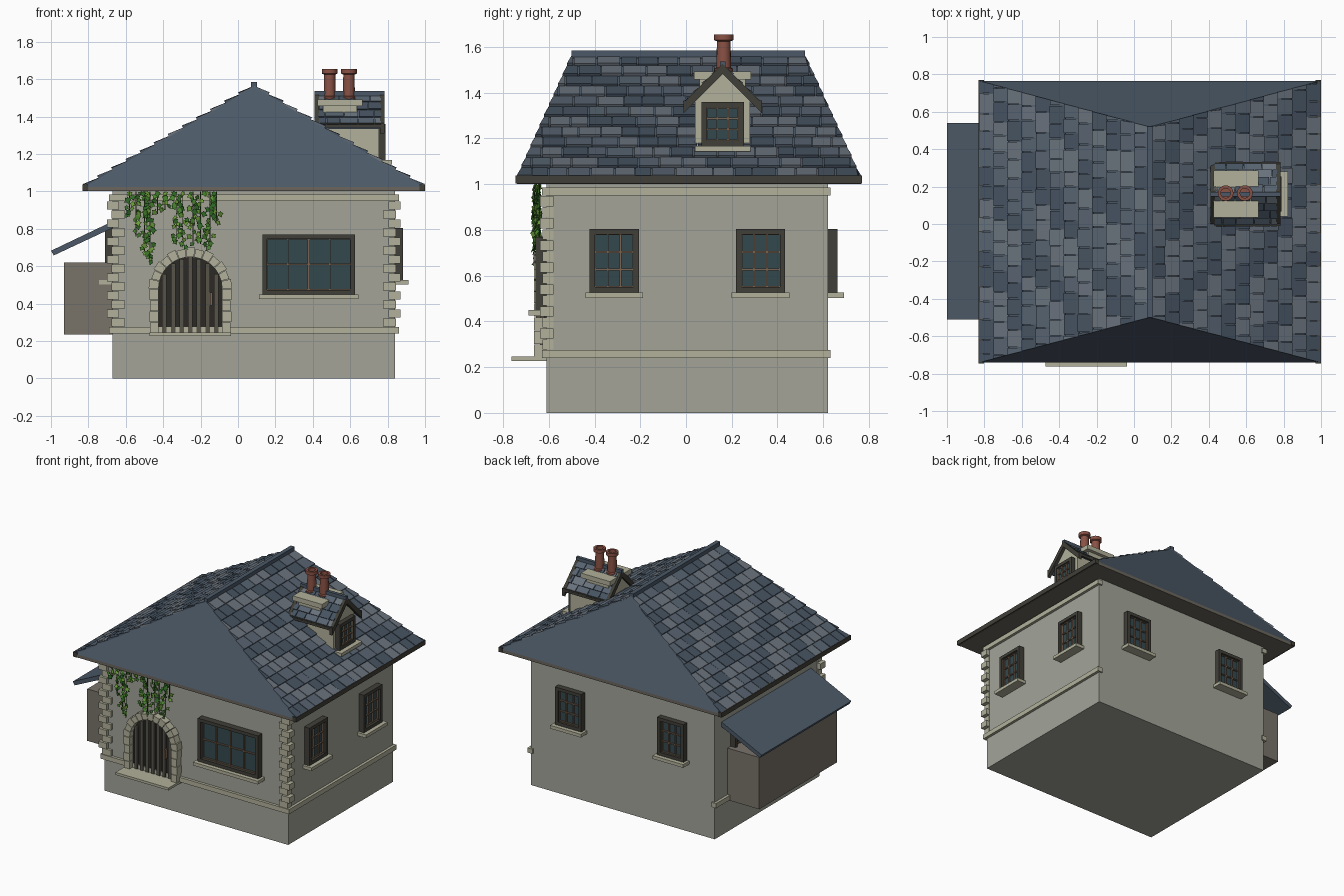
import bpy, bmesh, math, random
from mathutils import Vector as V, Matrix

if "Cube" in bpy.data.objects:
    bpy.data.objects.remove(bpy.data.objects["Cube"])
random.seed(4)

def mat(name, hexa):
    m = bpy.data.materials.new(name)
    c = [int(hexa[i:i + 2], 16) / 255 for i in (0, 2, 4)]
    m.diffuse_color = [((x + .055) / 1.055) ** 2.4 for x in c] + [1]
    m.use_nodes = True
    m.node_tree.nodes["Principled BSDF"].inputs["Base Color"].default_value = m.diffuse_color
    return m

WALL, TRIM = mat("plaster", "A3A498"), mat("pale_stone", "B2B19B")
DARK, GLASS = mat("dark_wood", "403F38"), mat("glass", "34494F")
BAR, POT = mat("brown_bar", "7A6552"), mat("terracotta", "8A5245")
ROOF, SOFFIT, SHED = mat("slate_base", "4C5967"), mat("soffit", "6B655C"), mat("shed_wood", "79736A")
SLATES = [mat("slate_%d" % i, h) for i, h in enumerate(("465361", "576370", "69727C"))]
GREENS = [mat("leaf_%d" % i, h) for i, h in enumerate(("2F6B25", "47862E", "6C9E3A"))]

class Part:
    """Collects solids in one mesh."""
    def __init__(self, name, *mats):
        self.name, self.mats, self.bm = name, mats, bmesh.new()

    def loft(self, a, b, m=0):
        va, vb = ([self.bm.verts.new(p) for p in r] for r in (a, b))
        n = len(va)
        fs = [self.bm.faces.new(va[::-1]), self.bm.faces.new(vb)]
        fs += [self.bm.faces.new((va[i], va[(i + 1) % n], vb[(i + 1) % n], vb[i])) for i in range(n)]
        for f in fs:
            f.material_index = m

    def prism(self, pts, vec, m=0):
        self.loft([V(p) for p in pts], [V(p) + V(vec) for p in pts], m)

    def box(self, x0, x1, y0, y1, z0, z1, m=0):
        self.prism([(x0, y0, z0), (x1, y0, z0), (x1, y1, z0), (x0, y1, z0)], (0, 0, z1 - z0), m)

    def done(self, matrix=None):
        bmesh.ops.recalc_face_normals(self.bm, faces=self.bm.faces)
        me = bpy.data.meshes.new(self.name)
        self.bm.to_mesh(me)
        for m in self.mats:
            me.materials.append(m)
        o = bpy.data.objects.new(self.name, me)
        bpy.context.collection.objects.link(o)
        if matrix:
            o.matrix_world = matrix
        return o

def single_box(name, m, *dims):
    p = Part(name, m)
    p.box(*dims)
    return p.done()

X0, X1, Y0, Y1, CX = -.67, .84, -.61, .62, .085

# Walls and the two stone bands (front and sides only)
single_box("walls", WALL, X0, X1, Y0, Y1, 0, 1.01)
for name, z0, z1, d in (("base_band", .24, .275, .02), ("top_band", .95, .985, .02)):
    p = Part(name, TRIM)
    p.box(X0 - d, X1 + d, Y0 - d, Y0 + .01, z0, z1)
    for x in (X0, X1):
        p.box(x - d, x + d, Y0 - d + .001, Y1 + .012, z0, z1)
    p.done()

# Corner stones on the front
p = Part("corner_stones", TRIM)
for i in range(14):
    z, k = .275 + i * .0482, i % 2
    for x, s in ((X0, 1), (X1, -1)):
        a, b = sorted((x - s * (.03 if k else .006), x + s * (.035 if k else .065)))
        p.box(a, b, Y0 - (.028 if k else .018), Y0 + .03, z + .002, z + .046)
p.done()

# Hipped roof body
EX0, EX1, EY0, EY1, RY0, RY1, EZ, RZ = -.82, .99, -.74, .765, -.5, .52, 1.025, 1.56
p = Part("roof", ROOF, SOFFIT)
p.box(EX0, EX1, EY0, EY1, 1.002, EZ, 1)
e = [p.bm.verts.new(c) for c in ((EX0, EY0, EZ), (EX1, EY0, EZ), (EX1, EY1, EZ), (EX0, EY1, EZ))]
r = [p.bm.verts.new((CX, y, RZ)) for y in (RY0, RY1)]
for f in ((e[0], e[1], r[0]), (e[1], e[2], r[1], r[0]), (e[2], e[3], r[1]), (e[3], e[0], r[0], r[1]), e[::-1]):
    p.bm.faces.new(f)
p.done()
single_box("ridge_cap", ROOF, CX - .016, CX + .016, RY0, RY1, RZ - .02, RZ + .025)
p = Part("eave_boards", DARK)
for x in (-.832, .97):
    p.box(x, x + .03, EY0 - .005, EY1 + .005, 1.003, 1.038)
p.done()

def slates(name, A, B, C, D, rows, width, lift):
    """Slates on the slope with low edge A-B and high edge C-D."""
    A, B, C, D = map(V, (A, B, C, D))
    u = (B - A).normalized()
    up = (C - A) - u * (C - A).dot(u)
    n = u.cross(up).normalized()
    n = n if n.z > 0 else -n
    p = Part(name, *SLATES)
    for row in range(rows):
        t0, t1 = row / rows, (row + 1) / rows
        lim = [((A.lerp(C, t) - A).dot(u), (B.lerp(D, t) - A).dot(u)) for t in (t0, t1)]
        s, j = -width * random.uniform(.1, .9), 0
        while s < lim[0][1]:
            w = width * random.uniform(.75, 1.25)
            q = []
            for t, (lo, hi) in zip((t0, t1), lim):
                q.append([A + up * t + u * min(max(v, lo), hi) for v in (s, s + w - .005)])
            if (q[0][1] - q[0][0]).length > .006:
                low = [q[0][0], q[0][1], q[1][1], q[1][0]]
                h = lift * random.uniform(.8, 1.1)
                p.loft(low, [c + n * d for c, d in zip(low, (h, h, h * .25, h * .25))],
                       int((s / width + row * 1.3 + random.random()) / 1.6) % 3)
            s += w
    p.done()

for side, x in (("left", EX0), ("right", EX1)):
    slates("slates_" + side, (x, EY0, EZ), (x, EY1, EZ), (CX, RY0, RZ), (CX, RY1, RZ), 12, .095, .016)

# Windows: local x across, -y outward
def window(name, x, y, ang, w, z0, z1, cols, rows, d=.042, sill=.072, over=.018, mid=False):
    p = Part(name, DARK, GLASS, BAR, TRIM)
    h, f = w / 2, .024
    for a in (-h, h - f):
        p.box(a, a + f, -d, .01, z0, z1)
    for a in (z0, z1 - f):
        p.box(-h + f, h - f, -d, .01, a, a + f)
    p.box(-h + f, h - f, -.014, .01, z0 + f, z1 - f, 1)
    for i in range(cols + 1):
        c, b = -h + f + (w - 2 * f) * i / cols, .007 if mid and 2 * i == cols else .004
        p.box(c - b, c + b, -.026, -.01, z0 + f, z1 - f, 2)
    for i in range(rows + 1):
        c = z0 + f + (z1 - z0 - 2 * f) * i / rows
        p.box(-h + f, h - f, -.024, -.01, c - .004, c + .004, 2)
    p.box(-h - over, h + over, -sill, .01, z0 - .024, z0, 3)
    p.done(Matrix.Translation((x, y, 0)) @ Matrix.Rotation(math.radians(ang), 4, 'Z'))

window("front_window", .378, Y0, 0, .496, .45, .77, 4, 2, d=.048, sill=.078, mid=True)
for i, s in enumerate((-1, 1)):
    window("right_window_%d" % i, X1, .006 + s * .32, 90, .216, .526, .805, 3, 3)
    window("left_window_%d" % i, X0, .006 + s * .32, -90, .216, .526, .805, 3, 3)
    window("back_window_%d" % i, CX + s * .42, Y1, 180, .216, .526, .805, 3, 3)

# Arched door with stone surround and step
DX, SP, RI, RO = -.255, .48, .17, .215
p = Part("door", mat("door_back", "2B2A26"), mat("door_plank", "57534A"), BAR)
arch = [(DX + RI * math.cos(math.pi * i / 14), Y0 - .012, SP + RI * math.sin(math.pi * i / 14)) for i in range(15)]
p.prism([(DX + RI, Y0 - .012, .24)] + arch + [(DX - RI, Y0 - .012, .24)], (0, .022, 0))
for i in range(7):
    x = DX + (i - 3) * .046
    top = SP + math.sqrt(RI ** 2 - (abs(x - DX) + .012) ** 2)
    p.box(x - .012, x + .012, Y0 - .028, Y0 - .01, .245, top, 1)
p.box(DX + .105, DX + .118, Y0 - .045, Y0 - .02, .39, .46, 2)
p.done()
p = Part("door_surround", TRIM)
N = 13
for i in range(N):
    a0, a1 = (math.pi * (i + k) / N for k in (.03, .97))
    ro = RO + (.008 if i % 2 == 0 else 0)
    ring = [(DX + rr * math.cos(a), Y0 - .055, SP + rr * math.sin(a))
            for rr, a in ((RI, a0), (ro, a0), (ro, a1), (RI, a1))]
    p.prism(ring, (0, .06, 0))
for s in (-1, 1):
    for i in range(4):
        a, b = sorted((DX + s * RI, DX + s * (RO + .004 * (i % 2))))
        p.box(a, b, Y0 - .055, Y0 + .005, .242 + i * .0595, .299 + i * .0595)
p.done()
single_box("door_step", TRIM, DX - RO - .003, DX + RO + .003, -.762, Y0, .228, .246)

# Side shed with sloping roof
single_box("shed", SHED, -.93, X0, -.44, .47, .235, .62)
p = Part("shed_roof", ROOF)
p.prism([(-1, -.51, .683), (-.985, -.51, .658), (-.66, -.51, .81), (-.66, -.51, .845)], (0, 1.05, 0))
p.done()

# Dormer
DY = .16
p = Part("dormer_walls", TRIM)
p.prism([(.43, DY - .12, 1.1), (.43, DY + .12, 1.1), (.43, DY + .12, 1.385), (.43, DY, 1.495),
         (.43, DY - .12, 1.385)], (.325, 0, 0))
p.done()
p = Part("dormer_roof", ROOF, DARK)
for s in (-1, 1):
    def slope(x, a, b, t):
        return [(x, DY + s * a, 1.515 - a), (x, DY + s * b, 1.515 - b),
                (x, DY + s * b, 1.515 - b - t), (x, DY + s * a, 1.515 - a - t)]
    p.prism(slope(.42, 0, .16, .02), (.35, 0, 0))
    for x in (.41, .76):
        p.prism([(c[0], c[1], c[2] + .012) for c in slope(x, 0, .172, .045)], (.024, 0, 0), 1)
    p.box(.41, .784, DY + s * .163 - .009, DY + s * .163 + .009, 1.342, 1.367, 1)
    slates("dormer_slates_%d" % (s + 1), (.43, DY + s * .165, 1.352), (.765, DY + s * .165, 1.352),
           (.43, DY, 1.517), (.765, DY, 1.517), 4, .08, .012)
p.box(.41, .784, DY - .012, DY + .012, 1.51, 1.537)
p.done()
window("dormer_window", .755, DY, 90, .186, 1.168, 1.36, 3, 3, d=.034, sill=.068, over=.028)

# Chimney with two pots
p = Part("chimney", TRIM)
p.box(.5, .6, DY - .07, DY + .07, 1.25, 1.42)
p.box(.455, .635, DY - .1, DY + .1, 1.415, 1.458)
p.box(.425, .665, DY - .125, DY + .125, 1.457, 1.492)
p.done()
p = Part("chimney_pots", POT)
prof = [(.04, 1.49), (.04, 1.505), (.032, 1.51), (.03, 1.625), (.042, 1.63), (.042, 1.655), (.026, 1.655), (.026, 1.52)]
for x in (.49, .593):
    rings = [[p.bm.verts.new((x + q * math.cos(a), DY + .005 + q * math.sin(a), z))
              for a in (math.tau * i / 16 for i in range(16))] for q, z in prof]
    for a, b in zip(rings, rings[1:]):
        for i in range(16):
            p.bm.faces.new((a[i], a[(i + 1) % 16], b[(i + 1) % 16], b[i]))
    p.bm.faces.new(rings[-1])
o = p.done()
with bpy.context.temp_override(object=o, active_object=o, selected_objects=[o], selected_editable_objects=[o]):
    bpy.ops.object.shade_smooth_by_angle(angle=math.radians(35))

# Ivy strands over the door: top x and bottom z
p = Part("ivy", *GREENS, mat("ivy_stem", "3F4A2A"))
LEAF = [(0, -1.1), (.45, -.35), (1, -.1), (.5, .35), (.35, .9), (0, .6), (-.35, .9), (-.5, .35), (-1, -.1), (-.45, -.35)]
for x, zb in ((-.58, .88), (-.545, .76), (-.5, .66), (-.47, .63), (-.43, .88), (-.39, .9),
              (-.33, .74), (-.295, .7), (-.24, .73), (-.2, .72), (-.15, .7), (-.115, .84)):
    p.box(x - .002, x + .002, -.642, -.638, zb, 1.0, 3)
    z = 1.0
    while z > zb:
        c = V((x + random.uniform(-.024, .024), -.652 + random.uniform(-.018, .014), z - .012))
        R = Matrix.Rotation(random.uniform(-.7, .7), 3, 'Z') @ Matrix.Rotation(random.uniform(-.6, .3), 3, 'X') \
            @ Matrix.Rotation(random.uniform(-.8, .8), 3, 'Y')
        k = random.uniform(.014, .022)
        p.prism([c + R @ V((a * k, 0, b * k)) for a, b in LEAF], R @ V((0, .002, 0)), random.randrange(3))
        z -= random.uniform(.012, .026)
p.done()
